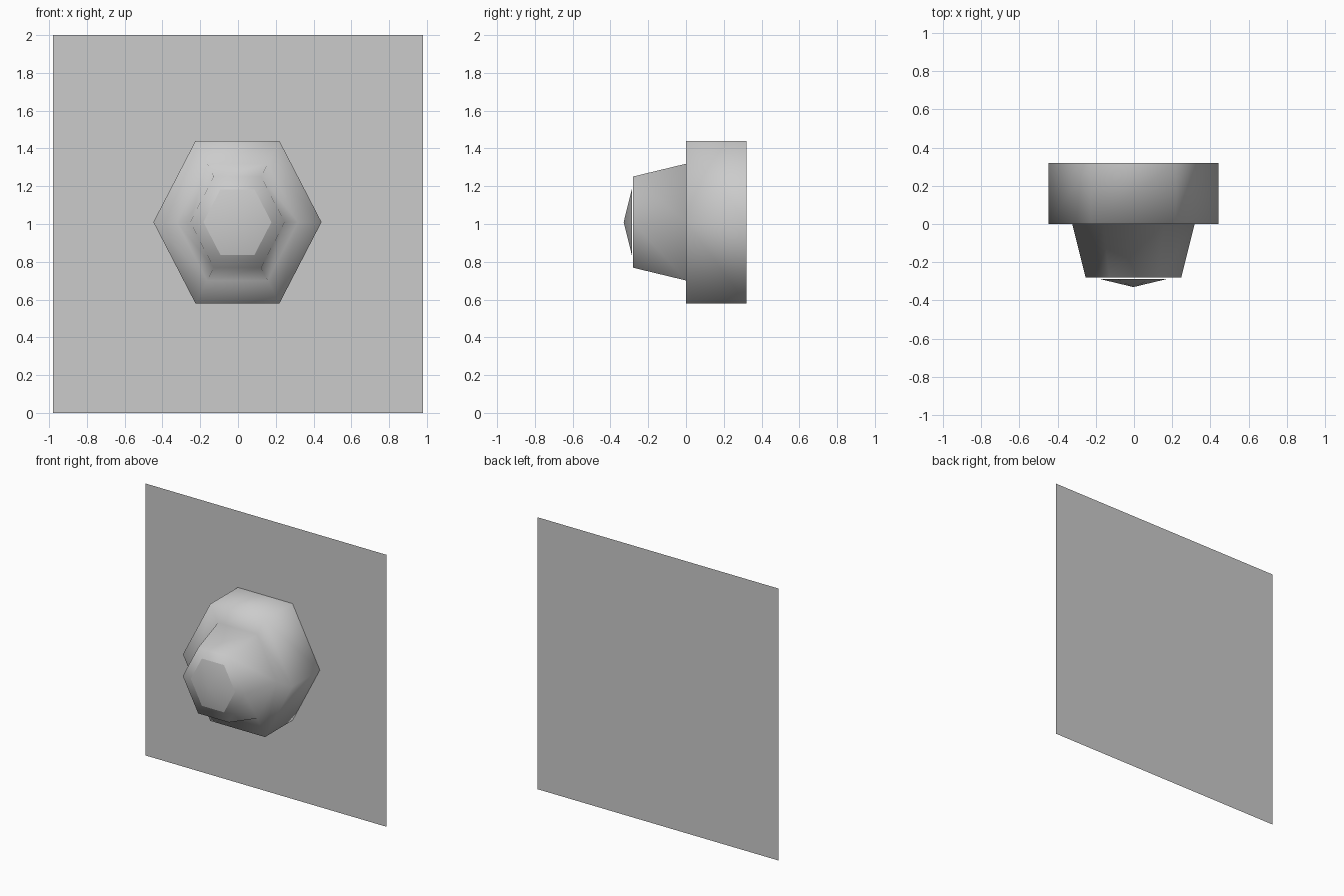
import bpy, bmesh
from math import cos, sin, pi

if "Cube" in bpy.data.objects:
    bpy.data.objects.remove(bpy.data.objects["Cube"])

SIDES = 6
STRETCH = 1.115   # hexagons are slightly taller than regular
CX, CZ = -0.003, 1.01


def make_object(name, bm, smooth):
    bmesh.ops.recalc_face_normals(bm, faces=bm.faces[:])
    for f in bm.faces:
        f.smooth = smooth
    mesh = bpy.data.meshes.new(name)
    bm.to_mesh(mesh)
    bm.free()
    obj = bpy.data.objects.new(name, mesh)
    bpy.context.collection.objects.link(obj)
    return obj


def hex_loft(name, profile, tip=None, cap_front=False):
    """Skin hexagonal rings (radius, y) from back to front; end in a tip or cap."""
    bm = bmesh.new()
    rings = []
    for r, y in profile:
        rings.append([bm.verts.new((CX + r * cos(2 * pi * i / SIDES), y,
                                    CZ + r * STRETCH * sin(2 * pi * i / SIDES)))
                      for i in range(SIDES)])
    for a, b in zip(rings, rings[1:]):
        for i in range(SIDES):
            j = (i + 1) % SIDES
            bm.faces.new((a[i], a[j], b[j], b[i]))
    last = rings[-1]
    if tip is not None:
        point = bm.verts.new((CX, tip, CZ))
        for i in range(SIDES):
            bm.faces.new((last[i], last[(i + 1) % SIDES], point))
    if cap_front:
        bm.faces.new(last)
    obj = make_object(name, bm, True)
    # Outward direction check: the front-most face must look towards -y
    front = min(obj.data.polygons, key=lambda p: p.center.y)
    if front.normal.y > 0:
        obj.data.flip_normals()
    return obj


# Flat square wall sheet at the back
bm = bmesh.new()
bm.faces.new([bm.verts.new((x, 0.325, z))
              for x, z in ((-0.98, 0), (0.98, 0), (0.98, 2), (-0.98, 2))])
wall = make_object("wall_plate", bm, False)
if wall.data.polygons[0].normal.y > 0:
    wall.data.flip_normals()

# Wide hexagonal base stepping in to a tapered hexagonal neck
hex_loft("stepped_boss", [(0.445, 0.32), (0.445, 0.0), (0.32, 0.0), (0.25, -0.28)],
         cap_front=True)

# Shallow pointed cap floating just in front of the neck
hex_loft("pointed_cap", [(0.18, -0.287)], tip=-0.33)
